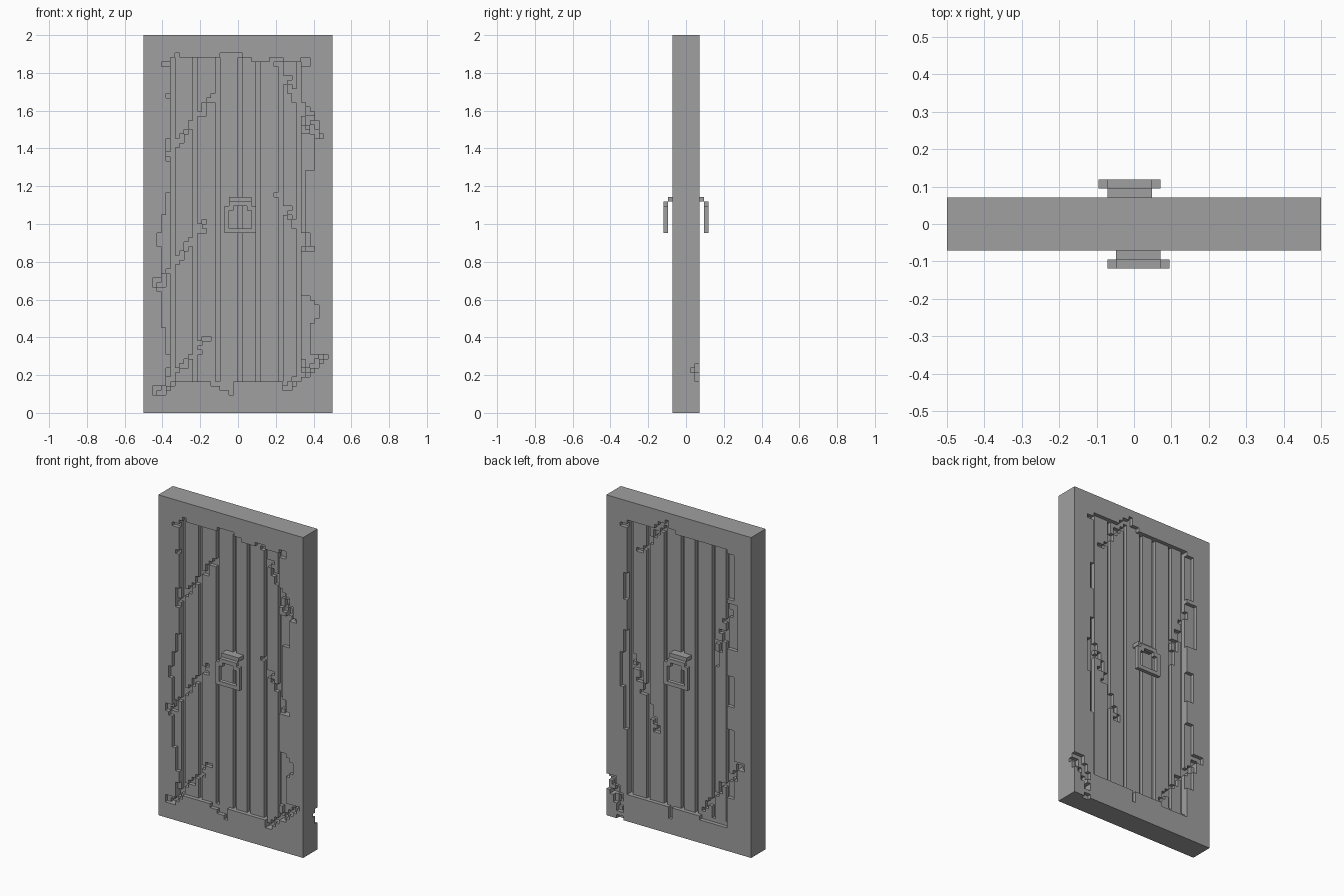
import bpy
import bmesh
import random
from mathutils import Matrix, Vector

default_cube = bpy.data.objects.get("Cube")
if default_cube:
    bpy.data.objects.remove(default_cube, do_unlink=True)

random.seed(4)
UNIT = 1 / 42                       # every part sits on one block grid
HALF_W, HEIGHT, HALF_D = 21, 84, 3  # slab size in blocks

stone = bpy.data.materials.new("plain grey")
stone.use_nodes = True
stone.diffuse_color = (0.35, 0.35, 0.35, 1)
stone.node_tree.nodes["Principled BSDF"].inputs["Base Color"].default_value = stone.diffuse_color


def add_object(name, bm):
    mesh = bpy.data.meshes.new(name)
    bm.to_mesh(mesh)
    bm.free()
    mesh.materials.append(stone)
    obj = bpy.data.objects.new(name, mesh)
    bpy.context.collection.objects.link(obj)
    return obj


def carve(depths, left, bottom, right, top, depth):
    """Sink a rectangle of blocks to at least the given depth."""
    for x in range(left, right):
        for z in range(bottom, top):
            if (x, z) in depths:
                depths[x, z] = max(depths[x, z], depth)


def crack(depths, start, end):
    """Stepped diagonal crack with a shallow ragged rim."""
    (xa, za), (xb, zb) = start, end
    steps = max(abs(xb - xa), abs(zb - za))
    for i in range(steps + 1):
        x = round(xa + (xb - xa) * i / steps)
        z = round(za + (zb - za) * i / steps)
        rim = random.choice((0, 1))
        carve(depths, x - rim, z, x + 2, z + 1 + rim, 1)
        carve(depths, x, z, x + 1 + (i % 3 == 0), z + 1, 2)


def face_depths(panel, grooves, chips, cracks):
    depths = {(x, z): 0 for x in range(-HALF_W, HALF_W) for z in range(HEIGHT)}
    for rect in panel + chips:
        carve(depths, *rect, 1)
    for x in grooves:
        for z in range(7, 79):
            if depths[x, z]:
                depths[x, z] = 2
    for start, end in cracks:
        crack(depths, start, end)
    return depths


# Front: sunken plank panel, gaps between planks, worn edges, cracks
front = face_depths(
    panel=[(-15, 7, 3, 79), (3, 7, 14, 78)],
    grooves=(-15, -10, -5, 0, 4, 9, 13),
    chips=[(-4, 79, 1, 80), (-14, 79, -13, 80), (14, 77, 16, 79),
           (-17, 77, -15, 78), (-16, 70, -15, 71), (-16, 56, -15, 61),
           (-16, 13, -15, 49), (-17, 19, -15, 44), (-18, 37, -17, 40),
           (-18, 27, -17, 30), (14, 54, 17, 62), (14, 39, 15, 54),
           (14, 36, 16, 39), (14, 12, 16, 26), (16, 20, 17, 25),
           (17, 21, 18, 24), (-6, 6, -1, 7), (-4, 5, -1, 6), (-2, 4, -1, 5)],
    cracks=[((-16, 57), (-6, 70)), ((-18, 28), (-8, 42)), ((-18, 4), (-8, 16)),
            ((8, 77), (17, 61)), ((8, 48), (15, 36)), ((10, 5), (18, 12))])

# Back: same layout turned half round, with its own wear
back = face_depths(
    panel=[(-14, 7, 15, 79)],
    grooves=(14, 9, 4, -1, -5, -10, -14),
    chips=[(3, 79, 4, 82), (1, 79, 5, 80), (15, 77, 17, 78), (15, 58, 16, 65),
           (15, 24, 16, 50), (15, 35, 17, 44), (-16, 66, -14, 78),
           (-17, 53, -14, 65), (-16, 38, -14, 46), (-16, 14, -14, 32),
           (2, 4, 3, 7), (-14, 6, -6, 7), (19, 7, 21, 11), (16, 0, 18, 1)],
    cracks=[((11, 71), (4, 79)), ((13, 43), (6, 25)), ((19, 9), (16, 2)),
            ((-15, 62), (-10, 45)), ((-18, 22), (-7, 8))])


# Door slab: stepped relief on both faces, closed around the middle
bm = bmesh.new()
corners = {}


def vert(co):
    if co not in corners:
        corners[co] = bm.verts.new(Vector(co) * UNIT)
    return corners[co]


def quad(points, normal):
    face = bm.faces.new([vert(p) for p in points])
    face.normal_update()
    if face.normal.dot(Vector(normal)) < 0:
        face.normal_flip()


for side, depths in ((-1, front), (1, back)):
    for (x, z), depth in depths.items():
        y = side * (HALF_D - depth)
        quad([(x, y, z), (x + 1, y, z), (x + 1, y, z + 1), (x, y, z + 1)],
             (0, side, 0))
        for dx, dz in ((1, 0), (-1, 0), (0, 1), (0, -1)):
            beside = depths.get((x + dx, z + dz), HALF_D)
            for level in range(depth, beside):
                near, far = side * (HALF_D - level), side * (HALF_D - level - 1)
                if dx:
                    edge = x + (dx > 0)
                    ends = (edge, z), (edge, z + 1)
                else:
                    edge = z + (dz > 0)
                    ends = (x, edge), (x + 1, edge)
                (ax, az), (bx, bz) = ends
                quad([(ax, near, az), (bx, near, bz),
                      (bx, far, bz), (ax, far, az)], (dx, 0, dz))
add_object("door_slab", bm)


def block_part(name, rects, inner, outer, side):
    """Blocks standing off one face; the back copy is turned half round."""
    bm = bmesh.new()
    for left, bottom, right, top in rects:
        centre = Vector((-side * (left + right) / 2, side * (inner + outer) / 2,
                         (bottom + top) / 2))
        size = Vector((right - left, outer - inner, top - bottom))
        bmesh.ops.create_cube(bm, size=1, matrix=Matrix.Translation(centre * UNIT)
                              @ Matrix.Diagonal(size * UNIT).to_4x4())
    return add_object(name, bm)


# Knocker on each face: a mount and a hanging stepped ring
ring = [(-3, 40, 4, 41), (-3, 41, -2, 46), (3, 41, 4, 46),
        (-2, 45, -1, 46), (2, 45, 3, 46), (-2, 46, 3, 47)]
for label, side in (("front", -1), ("back", 1)):
    block_part(label + "_handle_mount", [(-2, 47, 3, 48)], 1, 4, side)
    block_part(label + "_handle_ring", ring, 4, 5, side)
